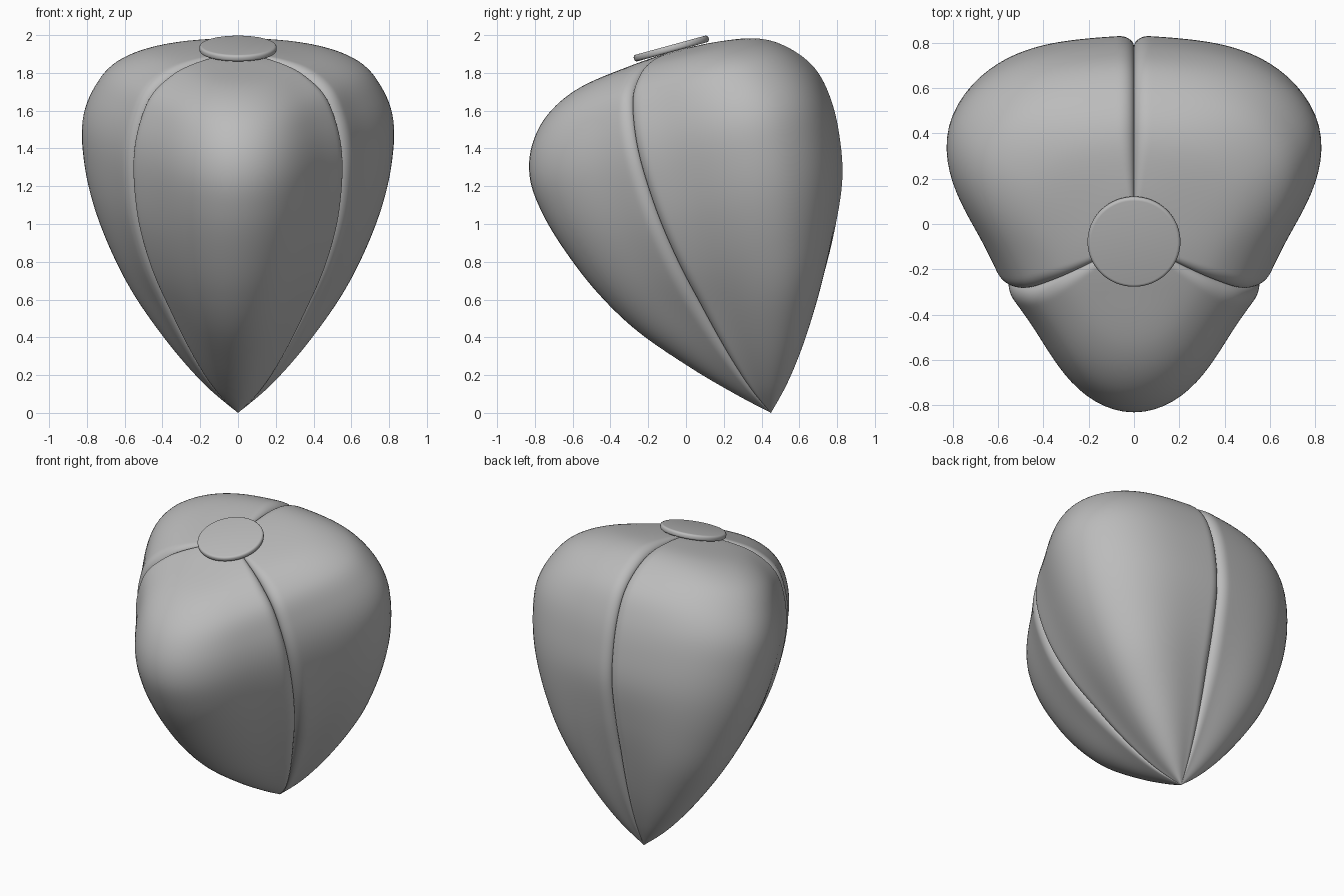
import bpy, bmesh, math
from mathutils import Vector

cube = bpy.data.objects.get("Cube")
if cube:
    bpy.data.objects.remove(cube)

TILT = math.radians(15.3)
TIP = (0, 0.45, 0)

# Radii of the ridges and seams at shared heights along the tilted axis
HEIGHT = [0, .14, .34, .6, .85, 1.1, 1.33, 1.53, 1.7, 1.84, 1.93, 1.97, 1.985]
FRONT_RIDGE = [0, .15, .345, .565, .715, .82, .887, .904, .847, .717, .515, .22, 0]
FRONT_SEAM = [0, .14, .28, .425, .545, .625, .66, .66, .62, .545, .41, .24, 0]
BACK_RIDGE = [0, .19, .395, .605, .745, .845, .895, .9, .837, .72, .52, .23, 0]
BACK_SEAM = [0, .13, .28, .445, .585, .695, .74, .745, .707, .602, .46, .25, 0]


def smooth(values, steps=7):
    """Resample a list with a Catmull-Rom spline."""
    out = []
    for i in range(len(values) - 1):
        a, b, c, d = (values[min(max(k, 0), len(values) - 1)] for k in range(i - 1, i + 3))
        for s in range(steps):
            t = s / steps
            out.append(b + .5 * t * (c - a + t * (2*a - 5*b + 4*c - d + t * (3*(b - c) + d - a))))
    return out + [values[-1]]


heights = smooth(HEIGHT)
front_ridge, front_seam, back_ridge, back_seam = map(
    smooth, (FRONT_RIDGE, FRONT_SEAM, BACK_RIDGE, BACK_SEAM))

grey = bpy.data.materials.new("plain grey")
grey.use_nodes = True
grey.diffuse_color = (0.5, 0.5, 0.5, 1)
grey.node_tree.nodes["Principled BSDF"].inputs["Base Color"].default_value = grey.diffuse_color


def finish(bm, name):
    mesh = bpy.data.meshes.new(name)
    bm.to_mesh(mesh)
    bm.free()
    mesh.materials.append(grey)
    obj = bpy.data.objects.new(name, mesh)
    bpy.context.collection.objects.link(obj)
    obj.location = TIP
    obj.rotation_euler.x = TILT
    bpy.ops.object.select_all(action='DESELECT')
    obj.select_set(True)
    bpy.context.view_layer.objects.active = obj
    bpy.ops.object.shade_smooth_by_angle(angle=math.radians(50))
    return obj


def lobe_point(angle, offset, j):
    """Surface point: ridge blended to seam, with the edge rolled into the groove."""
    facing_back = abs(angle) > math.radians(120)
    ridge = front_ridge if abs(angle) <= math.radians(60.01) else back_ridge
    seam, power = (back_seam, 2.5) if facing_back else (front_seam, 3.2)
    blend = max(math.cos(1.5 * offset), 0) ** power
    r = seam[j] + (ridge[j] - seam[j]) * blend
    p = Vector((r * math.sin(angle), -r * math.cos(angle), heights[j]))
    gap = (math.radians(60) - abs(offset)) * r
    width = min(.07, .15 * r)
    if gap < width:
        depth = min(.05, .11 * r)
        roll = 1 - math.sqrt(max(0, 1 - (1 - gap / width) ** 2))
        p -= (p - Vector((0, 0, 1.2))).normalized() * depth * roll
    return p


def lobe(name, centre):
    bm = bmesh.new()
    columns = []
    n = 64
    for i in range(n + 1):
        # Columns crowd towards the seams
        offset = math.radians(60) * math.sin(math.pi * (i / n - .5))
        angle = math.radians(centre) + offset
        columns.append([bm.verts.new(lobe_point(angle, offset, j)) for j in range(len(heights))])
    for a, b in zip(columns, columns[1:]):
        for j in range(len(heights) - 1):
            bm.faces.new((a[j], b[j], b[j + 1], a[j + 1]))
    bmesh.ops.remove_doubles(bm, verts=bm.verts, dist=1e-5)
    finish(bm, name)


lobe("front_lobe", 0)
lobe("left_lobe", 120)
lobe("right_lobe", -120)

# Round cap where the seams meet
bm = bmesh.new()
bmesh.ops.create_cone(bm, cap_ends=True, segments=64, radius1=.205, radius2=.205, depth=.036)
rims = [e for e in bm.edges if abs(e.verts[0].co.z - e.verts[1].co.z) < .001]
bmesh.ops.bevel(bm, geom=rims, offset=.014, segments=4, profile=.5, affect='EDGES')
bmesh.ops.translate(bm, verts=bm.verts, vec=(0, 0, 2.0))
finish(bm, "top_cap")
